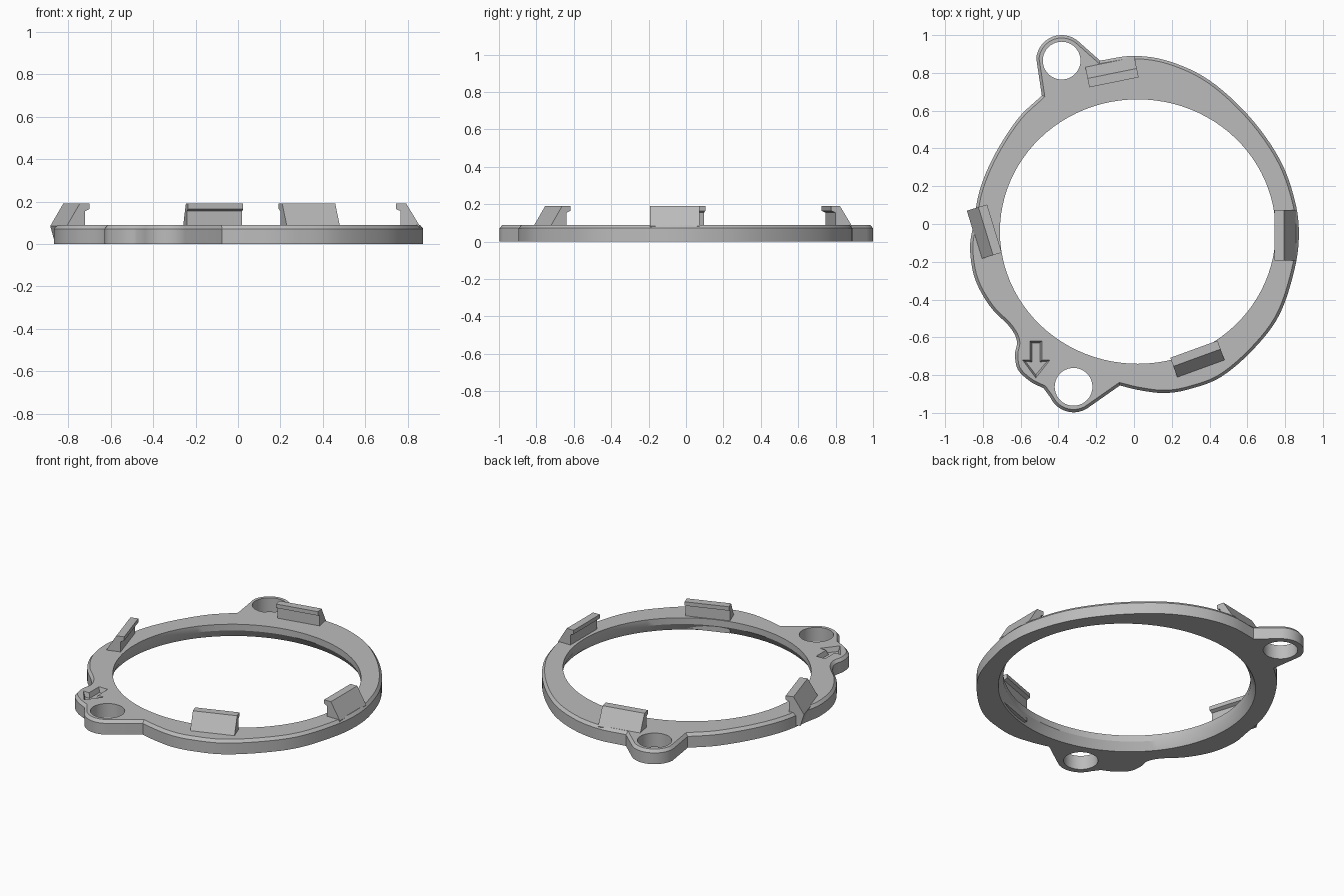
import bpy, bmesh
from math import sin, cos, tau, radians
from mathutils import Vector, Matrix

cube = bpy.data.objects.get("Cube")
if cube:
    bpy.data.objects.remove(cube, do_unlink=True)

grey = bpy.data.materials.new("mid_grey")
grey.use_nodes = True
grey.diffuse_color = (0.5, 0.5, 0.5, 1)
grey.node_tree.nodes["Principled BSDF"].inputs["Base Color"].default_value = (0.5, 0.5, 0.5, 1)


def finish(bm, name, smooth=True):
    bmesh.ops.recalc_face_normals(bm, faces=bm.faces)
    mesh = bpy.data.meshes.new(name)
    bm.to_mesh(mesh)
    bm.free()
    mesh.materials.append(grey)
    ob = bpy.data.objects.new(name, mesh)
    bpy.context.collection.objects.link(ob)
    if smooth:
        bpy.ops.object.select_all(action='DESELECT')
        ob.select_set(True)
        bpy.context.view_layer.objects.active = ob
        bpy.ops.object.shade_smooth_by_angle(angle=radians(30))
    return ob


def spline(points, steps=6):
    """Smooth curve through the points, with free ends."""
    p = [Vector(q) for q in points]
    p = [2 * p[0] - p[1]] + p + [2 * p[-1] - p[-2]]
    out = []
    for a, b, c, d in zip(p, p[1:], p[2:], p[3:]):
        for i in range(steps):
            t = i / steps
            out.append(0.5 * (2 * b + (c - a) * t + (2 * a - 5 * b + 4 * c - d) * t**2
                              + (3 * b - a - 3 * c + d) * t**3))
    return out + [p[-2]]


def arc(centre, rx, ry, start, end, n):
    angles = [radians(start + (end - start) * i / n) for i in range(n + 1)]
    return [Vector((centre[0] + rx * cos(a), centre[1] + ry * sin(a))) for a in angles]


def circle(centre, rx, ry, n):
    return arc(centre, rx, ry, 0, 360, n)[:-1]


def inset(loop, dist):
    """Move a clockwise loop inward with mitred corners."""
    out = []
    for i, p in enumerate(loop):
        a = (p - loop[i - 1]).normalized()
        b = (loop[(i + 1) % len(loop)] - p).normalized()
        n1, n2 = Vector((a.y, -a.x)), Vector((b.y, -b.x))
        out.append(p + (n1 + n2) * dist / max(0.5, 1 + n1.dot(n2)))
    return out


def wall(bm, levels):
    """Loft loops given as (loop, z); return the first and last edge rings."""
    rings = [[bm.verts.new((p.x, p.y, z)) for p in loop] for loop, z in levels]
    n = len(rings[0])
    for r, s in zip(rings, rings[1:]):
        for i in range(n):
            j = (i + 1) % n
            bm.faces.new((r[i], r[j], s[j], s[i]))
    return [[bm.edges.get((r[i], r[(i + 1) % n])) for i in range(n)]
            for r in (rings[0], rings[-1])]


# Outer outline, clockwise: wide sweep, lower lug, arrow bulge, left side, upper lug
back_lug, front_lug = (-.383, .865), (-.32, -.862)
LUG, BORE, TOP = .135, .1, .09
outline = spline([(-.18, .865), (0, .89), (.19, .86), (.4, .76), (.61, .57), (.77, .345),
                  (.85, .13), (.873, -.05), (.85, -.24), (.77, -.48), (.635, -.66),
                  (.46, -.81), (.29, -.875), (.16, -.895), (.03, -.88), (-.075, -.855)])
outline += arc(front_lug, LUG, LUG, -58, -155, 14)
outline += spline([(-.478, -.87), (-.55, -.833), (-.615, -.77), (-.63, -.69), (-.62, -.62),
                   (-.657, -.546), (-.763, -.435), (-.842, -.29), (-.868, -.13), (-.85, 0),
                   (-.815, .185), (-.736, .37), (-.615, .557), (-.488, .68)])
outline += arc(back_lug, LUG, LUG, 175, 47, 18)

arrow = [Vector(p) for p in ((-.55, -.62), (-.488, -.62), (-.488, -.72), (-.445, -.72),
                             (-.52, -.815), (-.59, -.72), (-.55, -.72))]

# Ring body with chamfered rim, flared bore, lug holes and recessed arrow
bm = bmesh.new()
mid = (.02, -.04)
walls = [
    wall(bm, [(outline, 0), (outline, .072), (inset(outline, .015), TOP)]),
    wall(bm, [(circle(mid, .755, .735, 96), 0), (circle(mid, .73, .7, 96), .05),
              (circle(mid, .73, .7, 96), TOP)]),
]
for lug in (back_lug, front_lug):
    hole = circle(lug, BORE, BORE, 40)
    walls.append(wall(bm, [(hole, 0), (hole, TOP)]))
floor, mouth = wall(bm, [(inset(arrow, .01), .06), (arrow, TOP)])
bottom = [e for w in walls for e in w[0]]
top = [e for w in walls for e in w[1]] + mouth
for edges in (bottom, top, floor):
    bmesh.ops.triangle_fill(bm, edges=edges, use_beauty=True)
finish(bm, "ring_body")

# Snap clips: hooked section, inner lip to the left, sloped back to the right
section = [(.022, .01), (.022, .155), (0, .165), (0, .19), (.048, .19), (.112, .085), (.09, .01)]
clips = {"right_side": (.745, -.06, 0), "left_side": (-.739, -.024, 197),
         "front": (.317, -.663, -70), "back": (-.106, .75, 101.5)}
for name, (x, y, angle) in clips.items():
    bm = bmesh.new()
    face = bm.faces.new([bm.verts.new((u, -.133, z)) for u, z in section])
    new = bmesh.ops.extrude_face_region(bm, geom=[face])["geom"]
    moved = [v for v in new if isinstance(v, bmesh.types.BMVert)]
    bmesh.ops.translate(bm, verts=moved, vec=(0, .266, 0))
    bm.transform(Matrix.Translation((x, y, 0)) @ Matrix.Rotation(radians(angle), 4, 'Z'))
    finish(bm, name + "_clip", smooth=False)
